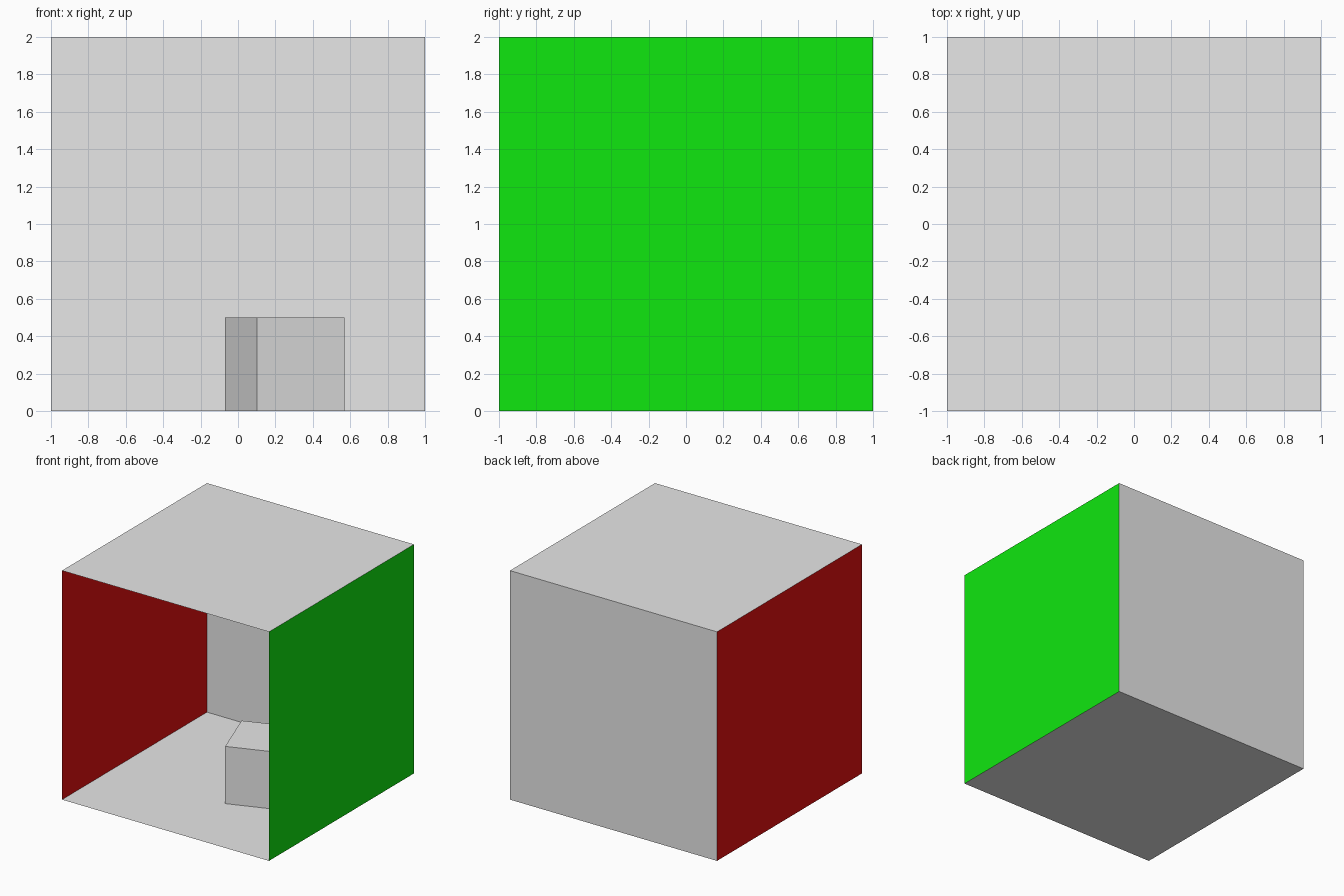
import bpy
from math import radians, pi
from mathutils import Matrix

if "Cube" in bpy.data.objects:
    bpy.data.objects.remove(bpy.data.objects["Cube"])


def material(name, color):
    m = bpy.data.materials.new(name)
    m.diffuse_color = (*color, 1.0)
    m.use_nodes = True
    m.node_tree.nodes["Principled BSDF"].inputs["Base Color"].default_value = m.diffuse_color
    return m


grey = material("light grey", (0.8, 0.8, 0.8))
red = material("red", (0.8, 0.005, 0.005))
green = material("green", (0.005, 0.8, 0.005))


def panel(name, location, rotation, mat):
    """Thin 2 x 2 sheet whose normal points into the room."""
    bpy.ops.mesh.primitive_plane_add(size=2)
    ob = bpy.context.object
    ob.name = name
    ob.location = location
    ob.rotation_euler = rotation
    ob.data.materials.append(mat)
    return ob


# Room shell, open at the front
panel("floor", (0, 0, 0), (0, 0, 0), grey)
panel("ceiling", (0, 0, 2), (pi, 0, 0), grey)
panel("back_wall", (0, 1, 1), (pi / 2, 0, 0), grey)
panel("left_wall", (-1, 0, 1), (0, pi / 2, 0), red)
panel("right_wall", (1, 0, 1), (0, -pi / 2, 0), green)

# Turned block standing on the floor
bpy.ops.mesh.primitive_cube_add(size=0.5)
block = bpy.context.object
block.name = "block"
block.location = (0.25, 0, 0.25)
block.rotation_euler = (0, 0, radians(20))
block.data.materials.append(grey)
